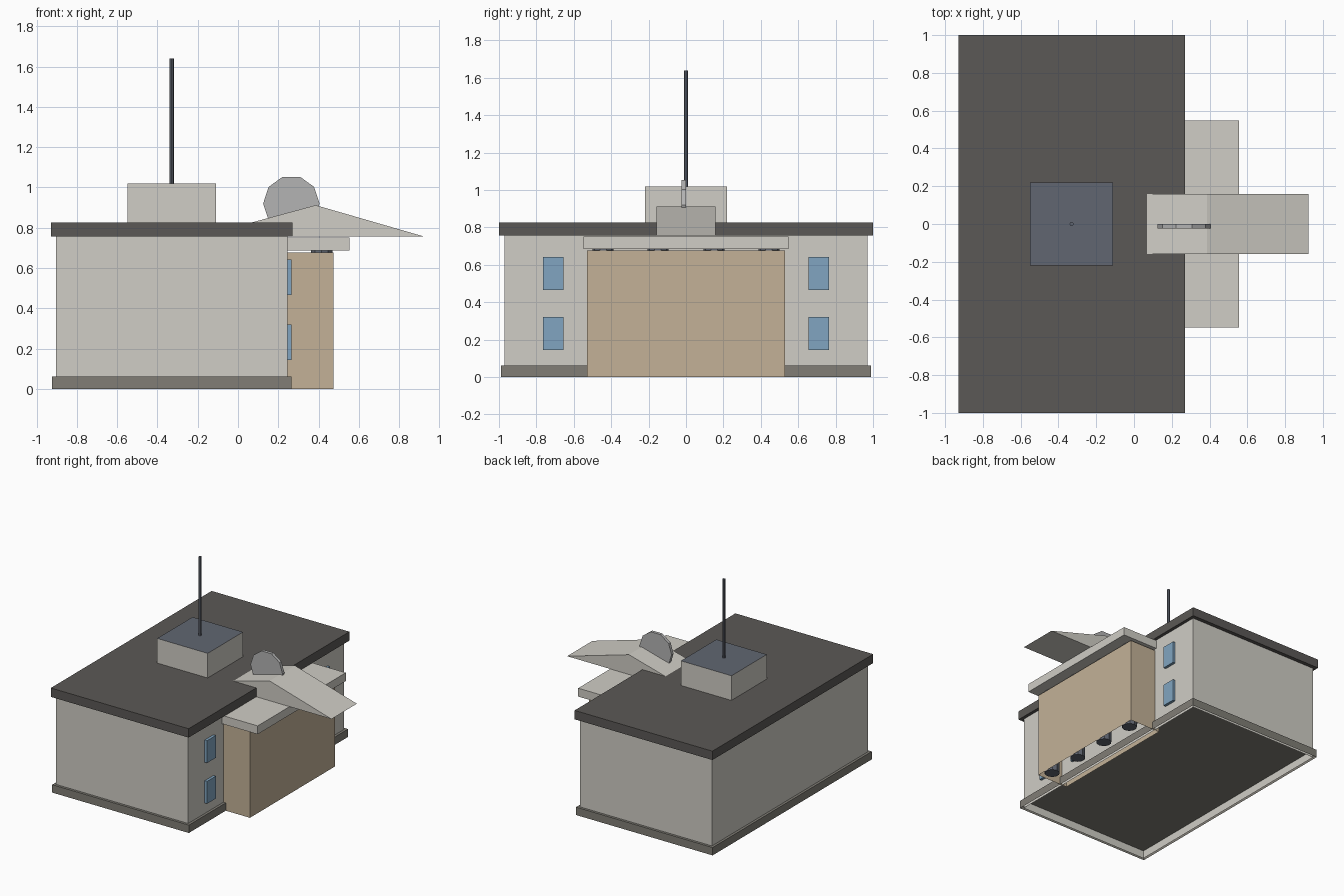
import bpy, bmesh, math
from mathutils import Matrix

if "Cube" in bpy.data.objects:
    bpy.data.objects.remove(bpy.data.objects["Cube"])


def material(name, *srgb):
    m = bpy.data.materials.new(name)
    m.diffuse_color = tuple(c ** 2.2 for c in srgb) + (1,)
    m.use_nodes = True
    m.node_tree.nodes["Principled BSDF"].inputs["Base Color"].default_value = m.diffuse_color
    return m


WALL = material("pale_wall", .81, .80, .77)
ROOF = material("dark_roof", .36, .35, .34)
BASE = material("stone_base", .50, .49, .46)
TAN = material("tan_panel", .76, .69, .59)
BLUE = material("window_blue", .50, .64, .75)
SLATE = material("slate", .38, .40, .44)
GREY = material("mid_grey", .70, .70, .70)


def finish(name, bm, *mats):
    me = bpy.data.meshes.new(name)
    bmesh.ops.recalc_face_normals(bm, faces=bm.faces)
    bm.to_mesh(me)
    bm.free()
    for m in mats:
        me.materials.append(m)
    ob = bpy.data.objects.new(name, me)
    bpy.context.collection.objects.link(ob)
    return ob


def box(name, x, y, z, *mats, open_bottom=False):
    """Box from (min, max) ranges; a second material colours the top."""
    bm = bmesh.new()
    bmesh.ops.create_cube(bm, size=1)
    for v in bm.verts:
        v.co = [r[0] if c < 0 else r[1] for c, r in zip(v.co, (x, y, z))]
    bm.normal_update()
    if len(mats) > 1:
        for f in bm.faces:
            f.material_index = int(f.normal.z > .5)
    ob_faces = [f for f in bm.faces if f.normal.z < -.5]
    if open_bottom:
        bmesh.ops.delete(bm, geom=ob_faces, context='FACES')
        me = bpy.data.meshes.new(name)
        bm.to_mesh(me)
        bm.free()
        for m in mats:
            me.materials.append(m)
        ob = bpy.data.objects.new(name, me)
        bpy.context.collection.objects.link(ob)
        return ob
    return finish(name, bm, *mats)


def cylinder(name, loc, r, h, sides, mat, rot=None):
    bm = bmesh.new()
    mx = Matrix.Translation(loc) @ (rot or Matrix())
    bmesh.ops.create_cone(bm, cap_ends=True, segments=sides, radius1=r,
                          radius2=r, depth=h, matrix=mx)
    return finish(name, bm, mat)


# Main block, open underneath, with plinth and flat roof
box("main_walls", (-.905, .245), (-.97, .97), (0, .756), WALL, open_bottom=True)
box("plinth", (-.925, .265), (-.99, .99), (0, .062), BASE, open_bottom=True)
box("roof_slab", (-.93, .27), (-1, 1), (.756, .826), ROOF)

# Projecting entrance block and its canopy
box("entrance_block", (.205, .475), (-.53, .53), (0, .676), TAN, open_bottom=True)
box("entrance_canopy", (.205, .555), (-.548, .548), (.686, .752), WALL)

# Columns inside the entrance, their tops showing below the canopy
for i, y in enumerate((-.443, -.15, .15, .443)):
    cylinder(f"column_{i + 1}", (.415, y, .343), .056, .686, 10, SLATE)

# Windows along the entrance side
for i, y in enumerate((-.71, -.355, .355, .71)):
    for level, z in (("lower", .232), ("upper", .553)):
        box(f"window_{level}_{i + 1}", (.235, .266), (y - .054, y + .054),
            (z - .088, z + .088), BLUE)

# Rooftop cabin with mast
box("roof_cabin", (-.55, -.11), (-.22, .22), (.826, 1.02), WALL, SLATE)
cylinder("mast", (-.33, 0, 1.33), .011, .62, 8, SLATE)

# Gabled wedge sitting across the roof edge
bm = bmesh.new()
profile = [(-.19, .756), (.925, .756), (.386, .912)]
face = bm.faces.new([bm.verts.new((x, -.158, z)) for x, z in profile])
ext = bmesh.ops.extrude_face_region(bm, geom=[face])
bmesh.ops.translate(bm, vec=(0, .316, 0),
                    verts=[g for g in ext["geom"] if isinstance(g, bmesh.types.BMVert)])
finish("gable_wedge", bm, WALL)

# Ten-sided emblem disc standing on the wedge (a vertex points along x)
turn = Matrix.Rotation(math.pi / 2, 4, 'X') @ Matrix.Rotation(math.pi / 2, 4, 'Z')
disc = cylinder("roof_disc", (.265, -.012, .92), .14, .024, 10, GREY, turn)
# Make sure a corner lies on the horizontal axis
if max(v.co.x for v in disc.data.vertices) < .403:
    c = Matrix.Translation((.265, -.012, .92))
    disc.data.transform(c @ Matrix.Rotation(math.pi / 10, 4, 'Y') @ c.inverted())
